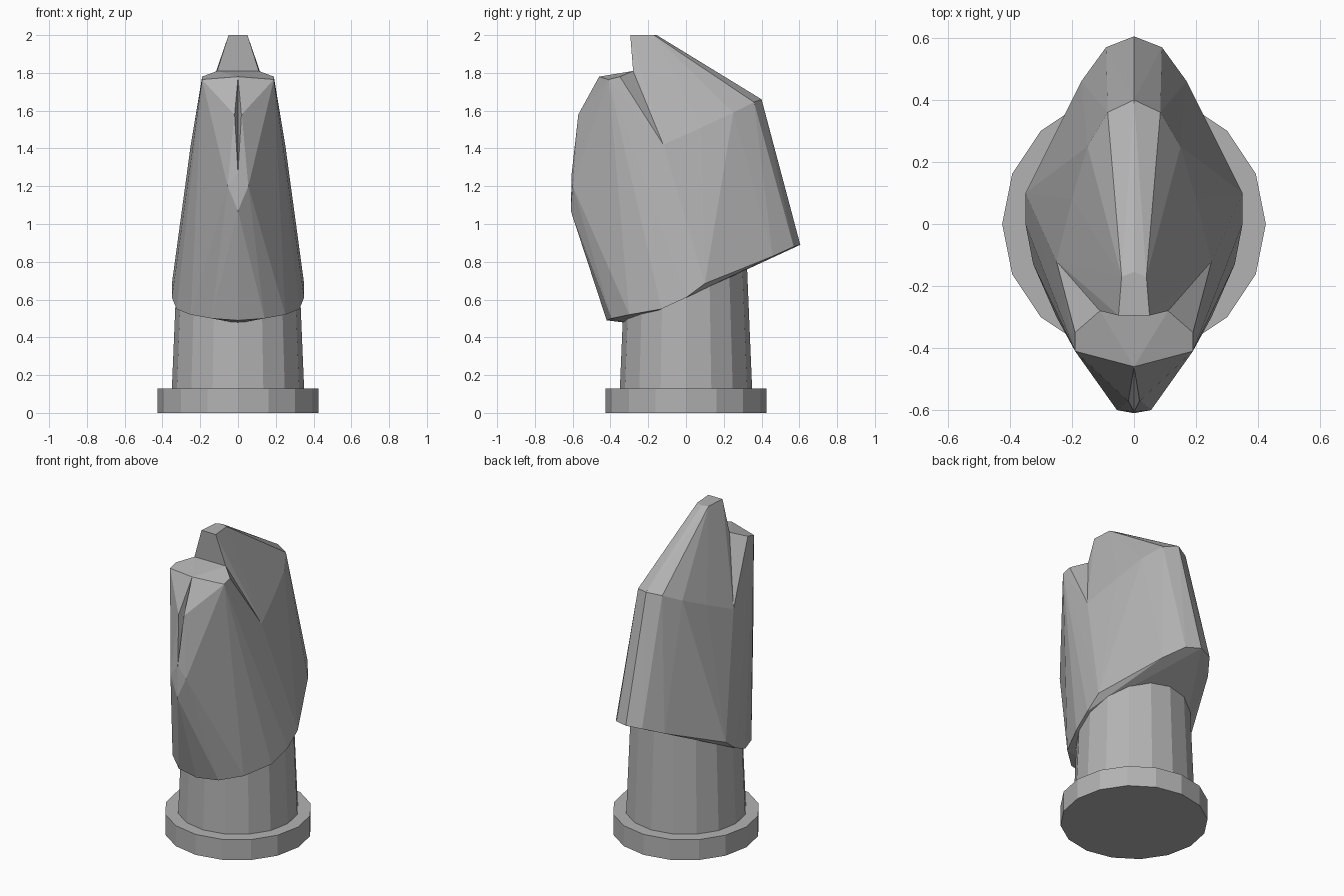
import bpy, bmesh

if "Cube" in bpy.data.objects:
    bpy.data.objects.remove(bpy.data.objects["Cube"])

stone = bpy.data.materials.new("grey_stone")
stone.diffuse_color = (0.45, 0.45, 0.45, 1)
stone.use_nodes = True
stone.node_tree.nodes["Principled BSDF"].inputs["Base Color"].default_value = stone.diffuse_color


def finish(name, bm):
    bmesh.ops.recalc_face_normals(bm, faces=bm.faces)
    mesh = bpy.data.meshes.new(name)
    bm.to_mesh(mesh)
    bm.free()
    mesh.materials.append(stone)
    obj = bpy.data.objects.new(name, mesh)
    bpy.context.collection.objects.link(obj)
    return obj


def drum(name, r1, r2, z1, z2):
    """16-sided faceted drum."""
    bm = bmesh.new()
    bmesh.ops.create_cone(bm, cap_ends=True, segments=16, radius1=r1, radius2=r2, depth=z2 - z1)
    bmesh.ops.translate(bm, verts=bm.verts, vec=(0, 0, (z1 + z2) / 2))
    return finish(name, bm)


def facet_block(name, half):
    """Convex faceted block from its right-half corners, mirrored in x."""
    bm = bmesh.new()
    for x, y, z in half:
        for sx in ({x, -x} if x else {0}):
            bm.verts.new((sx, y, z))
    res = bmesh.ops.convex_hull(bm, input=bm.verts)
    junk = [g for g in res["geom_interior"] if isinstance(g, bmesh.types.BMVert)]
    bmesh.ops.delete(bm, geom=junk, context='VERTS')
    return finish(name, bm)


# Pedestal
drum("base_disc", 0.425, 0.425, 0, 0.13)
drum("column", 0.35, 0.322, 0.13, 0.80)

# Rear of the head: neck, sloping crown and pointed crest
facet_block("rear_head", [
    (0, .605, .89), (.09, .57, .88), (.17, .46, .83), (.21, .37, .79),
    (.35, .10, .685), (.35, 0, .61),
    (0, .40, 1.66), (.085, .36, 1.645), (.15, .25, 1.59), (.20, .08, 1.51),
    (.25, -.12, 1.42), (.11, -.28, 1.81),
    (.05, -.295, 2.0), (.04, -.17, 2.0), (0, -.155, 2.0)])

# Front of the head: face block with a pointed muzzle
face = facet_block("front_head", [
    (0, -.30, .475), (0, -.42, .49), (.14, -.395, .50), (.25, -.30, .52),
    (.325, -.13, .55), (.35, 0, .61), (.35, .10, .685),
    (.25, -.12, 1.42), (.11, -.28, 1.81), (.19, -.35, 1.78),
    (.19, -.41, 1.765), (0, -.46, 1.78),
    (.02, -.57, 1.58), (.055, -.60, 1.20), (0, -.605, 1.27), (0, -.61, 1.07)])

# Narrow slit down the muzzle
slit = facet_block("slit_cutter", [
    (0, -.455, 1.80), (0, -.61, 1.25), (.035, -.62, 1.58), (0, -.70, 1.5)])
slit.hide_render = True
slit.hide_viewport = True
cut = face.modifiers.new("slit", 'BOOLEAN')
cut.operation = 'DIFFERENCE'
cut.solver = 'EXACT'
cut.object = slit
